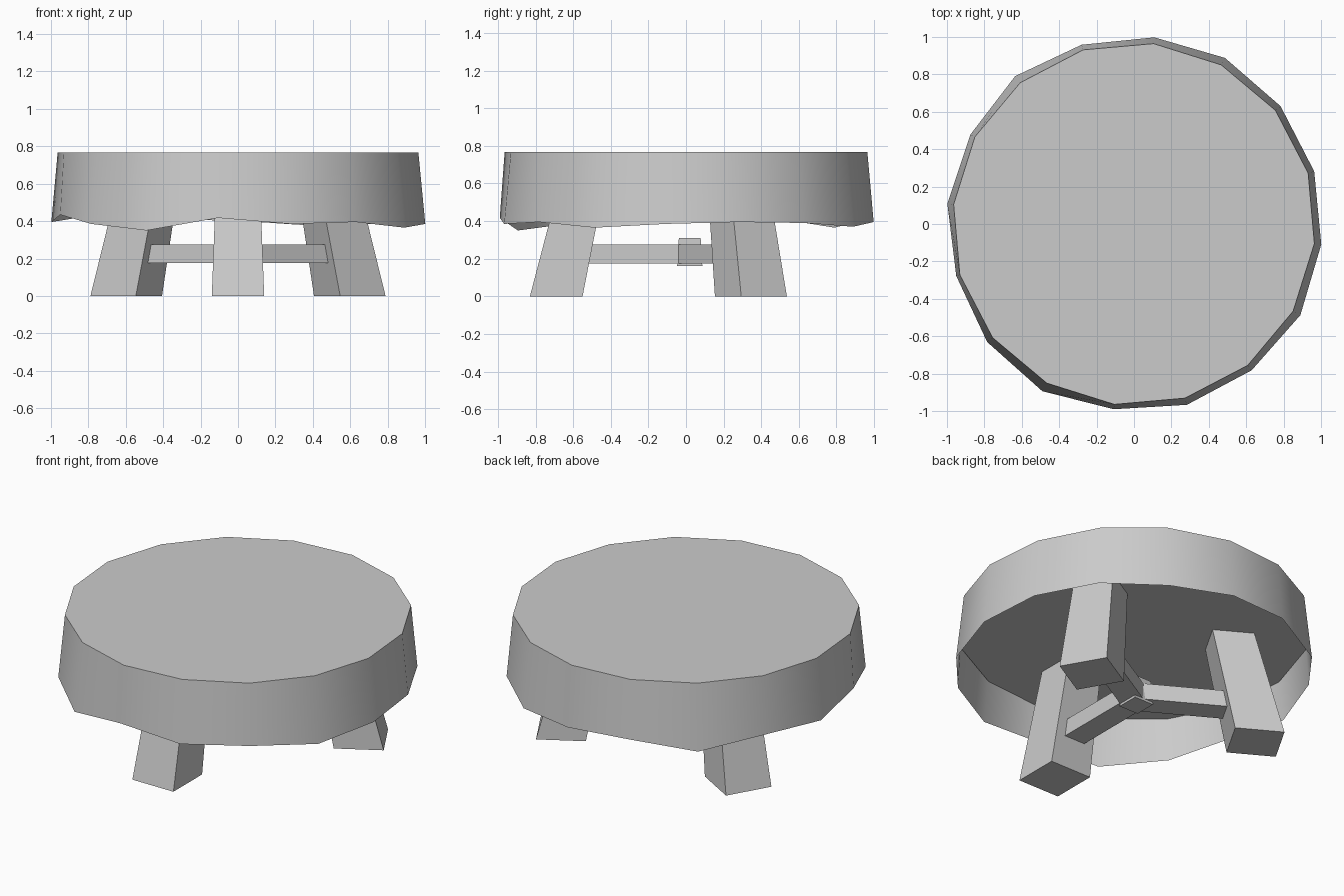
import bpy
import bmesh
from math import cos, sin, radians
from mathutils import Matrix, Vector

if "Cube" in bpy.data.objects:
    bpy.data.objects.remove(bpy.data.objects["Cube"])

grey = bpy.data.materials.new("plain_grey")
grey.use_nodes = True
colour = (0.6, 0.6, 0.6, 1)
grey.diffuse_color = colour
grey.node_tree.nodes["Principled BSDF"].inputs["Base Color"].default_value = colour


def finish(name, bm):
    mesh = bpy.data.meshes.new(name)
    bm.to_mesh(mesh)
    bm.free()
    mesh.materials.append(grey)
    obj = bpy.data.objects.new(name, mesh)
    bpy.context.collection.objects.link(obj)
    return obj


def block(name, bottom, top, angle=0):
    """Tapered box; each end is (x0, x1, half_y, z), turned about the z axis."""
    bm = bmesh.new()
    rings = []
    for x0, x1, hy, z in (bottom, top):
        corners = ((x0, -hy), (x1, -hy), (x1, hy), (x0, hy))
        rings.append([bm.verts.new((x, y, z)) for x, y in corners])
    low, high = rings
    bm.faces.new(low[::-1])
    bm.faces.new(high)
    for i in range(4):
        j = (i + 1) % 4
        bm.faces.new((low[i], low[j], high[j], high[i]))
    bm.transform(Matrix.Rotation(radians(angle), 4, "Z"))
    return finish(name, bm)


# Round top with a flared skirt; the hem is uneven and flares more where it hangs lower
hem = [0.385, 0.395, 0.39, 0.37, 0.395, 0.41, 0.365, 0.415,
       0.395, 0.434, 0.385, 0.35, 0.417, 0.385, 0.395, 0.365]
bm = bmesh.new()
upper, lower, under = [], [], []
for i, z in enumerate(hem):
    a = radians(-6.2 + 22.5 * i)
    d = Vector((cos(a), sin(a), 0))
    upper.append(bm.verts.new(d * 0.97 + Vector((0, 0, 0.767))))
    lower.append(bm.verts.new(d * (1.142 - 0.35 * z) + Vector((0, 0, z))))
    under.append(bm.verts.new(d * 0.977 + Vector((0, 0, 0.635))))
bm.faces.new(upper)
bm.faces.new(under[::-1])  # recessed flat underside
for i in range(len(hem)):
    j = (i + 1) % len(hem)
    bm.faces.new((lower[i], lower[j], upper[j], upper[i]))
table_top = finish("round_top", bm)
bpy.context.view_layer.objects.active = table_top
table_top.select_set(True)
bpy.ops.object.shade_smooth_by_angle(angle=radians(35))

# Splayed legs, each with a stretcher running in to the hub
for name, angle in (("front", 270), ("back_left", 30), ("back_right", 150)):
    block(name + "_leg", (0.55, 0.83, 0.14, 0), (0.425, 0.662, 0.116, 0.64), angle)
    block(name + "_stretcher", (0, 0.54, 0.07, 0.175), (0, 0.54, 0.07, 0.275), angle)

# Small central hub joining the stretchers
hub = block("hub", (-0.065, 0.065, 0.067, 0.16), (-0.058, 0.058, 0.058, 0.31))
hub.location.y = 0.02
